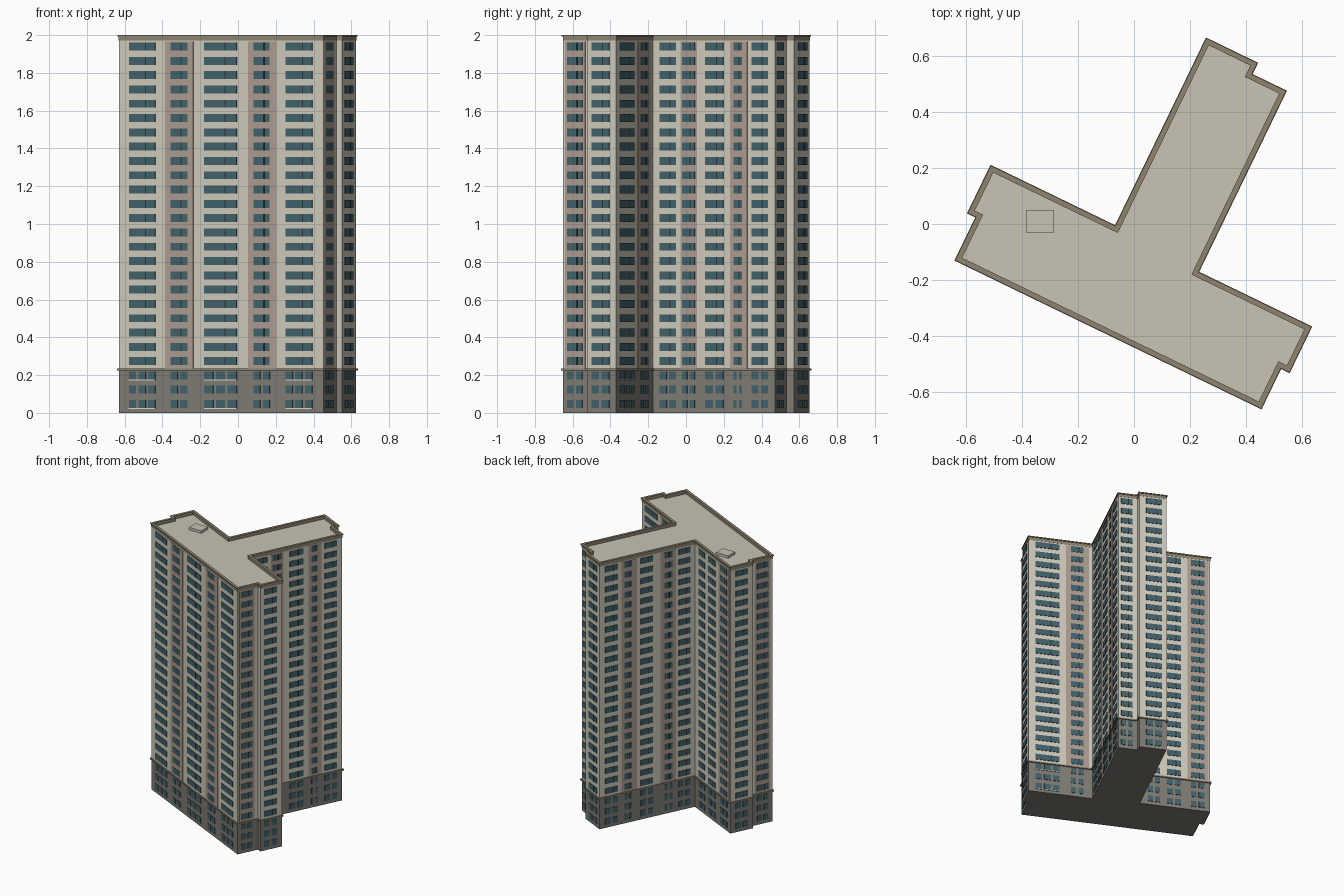
import bpy, bmesh, math
from mathutils import Matrix, Vector

if "Cube" in bpy.data.objects:
    bpy.data.objects.remove(bpy.data.objects["Cube"])

ROT = Matrix.Rotation(math.atan2(-0.436, 0.9), 4, 'Z')
FLOORS, PITCH, FIRST = 26, 0.0757, 0.047
BASE_TOP, ROOF, TOP = 0.23, 1.975, 2.0


def material(name, rgb):
    m = bpy.data.materials.new(name)
    lin = [((c / 255 + 0.055) / 1.055) ** 2.4 for c in rgb]
    m.diffuse_color = (*lin, 1)
    m.use_nodes = True
    m.node_tree.nodes["Principled BSDF"].inputs["Base Color"].default_value = m.diffuse_color
    return m


WALL = material("beige_wall", (208, 203, 188))
PINK = material("dusty_rose_panel", (174, 157, 145))
BASE = material("grey_plinth", (128, 123, 116))
GLASS = material("teal_glass", (66, 98, 108))
DARK = material("dark_frame", (40, 52, 58))
TRIM = material("brown_trim", (142, 132, 112))
ROOFING = material("pale_roof", (200, 195, 181))
SILL = material("light_sill", (222, 218, 206))

# T-shaped footprint, aligned with the building's own axes
FOOT = [(-.519, -.396), (.697, -.396), (.697, -.236), (.731, -.236),
        (.731, -.053), (.283, -.053), (.283, .665), (.147, .665),
        (.147, .710), (-.058, .710), (-.058, -.034), (-.552, -.034),
        (-.552, -.225), (-.519, -.225)]

# per wall (start corner index): window columns and rose panels as fractions
WINDOWS = {
    0: [(.055, .183), (.256, .338), (.42, .576), (.658, .736), (.813, .941)],
    1: [(.21, .76)],
    3: [(.18, .74)],
    4: [(.12, .50), (.68, .87)],
    5: [(.047, .18), (.23, .334), (.42, .567), (.653, .72), (.80, .933)],
    6: [(.20, .78)],
    8: [(.27, .80)],
    9: [(.07, .20), (.27, .35), (.44, .57), (.69, .77), (.84, .96)],
    10: [(.10, .27), (.37, .57), (.71, .90)],
    11: [(.25, .75)],
    13: [(.25, .75)],
}
PANELS = {0: [(.229, .366), (.631, .768)], 1: [(.13, .86)], 4: [(.60, .96)],
          5: [(.215, .35), (.622, .762)], 9: [(.24, .40), (.65, .81)],
          10: [(.66, .96)], 13: [(.16, .84)]}


def inset(d):
    """Footprint moved inwards by d."""
    out, n = [], len(FOOT)
    for i in range(n):
        p = Vector(FOOT[i])
        e1 = (p - Vector(FOOT[i - 1])).normalized()
        e2 = (Vector(FOOT[(i + 1) % n]) - p).normalized()
        normal = Vector((e1.y + e2.y, -e1.x - e2.x))
        out.append(p - normal * d)
    return out


def finish(name, bm, mat, rotate=True):
    bmesh.ops.recalc_face_normals(bm, faces=bm.faces)
    if rotate:
        bm.transform(ROT)
    me = bpy.data.meshes.new(name)
    bm.to_mesh(me)
    bm.free()
    me.materials.append(mat)
    ob = bpy.data.objects.new(name, me)
    bpy.context.collection.objects.link(ob)
    return ob


def prism(name, d, z0, z1, mat):
    bm = bmesh.new()
    lo = [bm.verts.new((p.x, p.y, z0)) for p in inset(d)]
    hi = [bm.verts.new((p.x, p.y, z1)) for p in inset(d)]
    bm.faces.new(lo[::-1])
    bm.faces.new(hi)
    for i in range(len(lo)):
        j = (i + 1) % len(lo)
        bm.faces.new((lo[i], lo[j], hi[j], hi[i]))
    return finish(name, bm, mat)


def ring(name, d_out, d_in, z0, z1, mat):
    bm = bmesh.new()
    loops = [[bm.verts.new((p.x, p.y, z)) for p in inset(d)]
             for d, z in ((d_out, z0), (d_out, z1), (d_in, z1), (d_in, z0))]
    n = len(FOOT)
    for k in range(4):
        a, b = loops[k], loops[(k + 1) % 4]
        for i in range(n):
            j = (i + 1) % n
            bm.faces.new((a[i], a[j], b[j], b[i]))
    return finish(name, bm, mat)


SKIN = inset(0.007)


def plate(bm, wall, t0, t1, z0, z1, depth):
    """Thin plate on a wall, between two fractions of its length."""
    p, q = Vector(FOOT[wall]), Vector(FOOT[(wall + 1) % len(FOOT)])
    e = (q - p).normalized()
    nrm = Vector((e.y, -e.x))
    a = p.lerp(q, t0) - nrm * 0.007
    b = p.lerp(q, t1) - nrm * 0.007
    pts = [a, b, b + nrm * depth, a + nrm * depth]
    lo = [bm.verts.new((v.x, v.y, z0)) for v in pts]
    hi = [bm.verts.new((v.x, v.y, z1)) for v in pts]
    bm.faces.new(hi)
    bm.faces.new(lo[::-1])
    for i in (1, 2, 3):
        j = (i + 1) % 4
        bm.faces.new((lo[i], lo[j], hi[j], hi[i]))


# main masses
prism("plinth", 0.007, 0, BASE_TOP, BASE)
prism("tower_walls", 0.007, BASE_TOP, ROOF - 0.002, WALL)
prism("roof_deck", 0.010, ROOF - 0.002, ROOF, ROOFING)
ring("plinth_ledge", -0.001, 0.012, BASE_TOP - 0.005, BASE_TOP + 0.005, TRIM)
ring("parapet", 0.006, 0.018, ROOF - 0.004, TOP - 0.006, TRIM)
ring("parapet_cap", 0.001, 0.020, TOP - 0.008, TOP, TRIM)

# rose vertical panels
bm = bmesh.new()
for wall, spans in PANELS.items():
    for t0, t1 in spans:
        plate(bm, wall, t0, t1, BASE_TOP + 0.004, 1.965, 0.002)
finish("rose_panels", bm, PINK)

# windows, mullions and plinth sills, repeated on every floor
glass, frames, sills = bmesh.new(), bmesh.new(), bmesh.new()
for wall, spans in WINDOWS.items():
    length = (Vector(FOOT[(wall + 1) % 14]) - Vector(FOOT[wall])).length
    for t0, t1 in spans:
        w = t1 - t0
        wide = w * length > 0.13
        for f in range(FLOORS):
            z = FIRST + PITCH * f
            z0, z1 = z - 0.021, z + 0.021
            if f < 3:
                # plinth windows are split into separate panes
                n = 3 if wide else 2
                gap = 0.016 / length
                pw = (w - gap * (n - 1)) / n
                for k in range(n):
                    s = t0 + k * (pw + gap)
                    plate(glass, wall, s, s + pw, z0, z1, 0.004)
                if wide and f != 1:
                    plate(sills, wall, t0, t1, z0 - 0.005, z0, 0.005)
            else:
                plate(glass, wall, t0, t1, z0, z1, 0.004)
                m = t0 + w * 0.64
                hw = 0.003 / length
                plate(frames, wall, m - hw, m + hw, z0, z1, 0.005)
finish("windows", glass, GLASS)
finish("window_mullions", frames, DARK)
finish("plinth_sills", sills, SILL)

# roof hatch
bm = bmesh.new()
bmesh.ops.create_cube(bm, size=1, matrix=Matrix.Translation((-0.335, 0.01, ROOF + 0.009))
                      @ Matrix.Diagonal((0.10, 0.08, 0.02, 1)))
finish("roof_hatch", bm, ROOFING, rotate=False)
